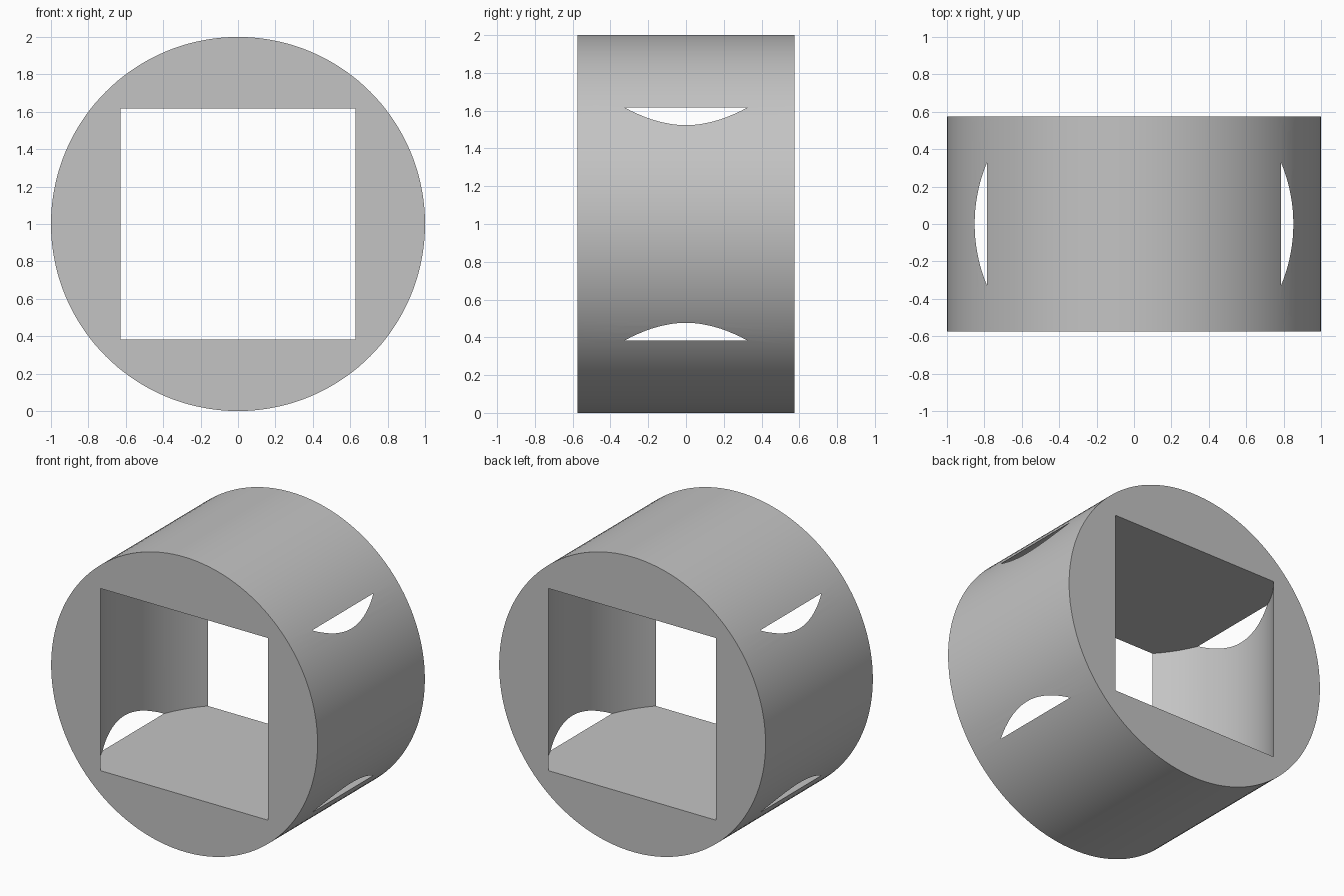
import bpy
import math

if "Cube" in bpy.data.objects:
    bpy.data.objects.remove(bpy.data.objects["Cube"], do_unlink=True)

RADIUS, WIDTH = 1.0, 1.15            # drum lying along y
BORE_RADIUS, BORE_HEIGHT = 0.852, 1.236   # upright round cavity

grey = bpy.data.materials.new("plain_grey")
grey.use_nodes = True
colour = (0.55, 0.55, 0.55, 1)
grey.diffuse_color = colour
grey.node_tree.nodes["Principled BSDF"].inputs["Base Color"].default_value = colour


def cylinder(name, radius, depth, rotation=(0, 0, 0)):
    bpy.ops.mesh.primitive_cylinder_add(vertices=144, radius=radius, depth=depth,
                                        location=(0, 0, RADIUS), rotation=rotation)
    obj = bpy.context.object
    obj.name = name
    obj.data.materials.append(grey)
    return obj


# Cavity that breaks through both end faces and the round sides
cutter = cylinder("cavity_cutter", BORE_RADIUS, BORE_HEIGHT)
cutter.hide_render = True

# Drum with the cavity cut out
drum = cylinder("drum_body", RADIUS, WIDTH, (math.pi / 2, 0, 0))
cut = drum.modifiers.new("cavity", 'BOOLEAN')
cut.operation = 'DIFFERENCE'
cut.solver = 'EXACT'
cut.object = cutter
bpy.ops.object.modifier_apply(modifier=cut.name)
bpy.data.objects.remove(cutter, do_unlink=True)
bpy.ops.object.shade_smooth_by_angle(angle=math.radians(30))
